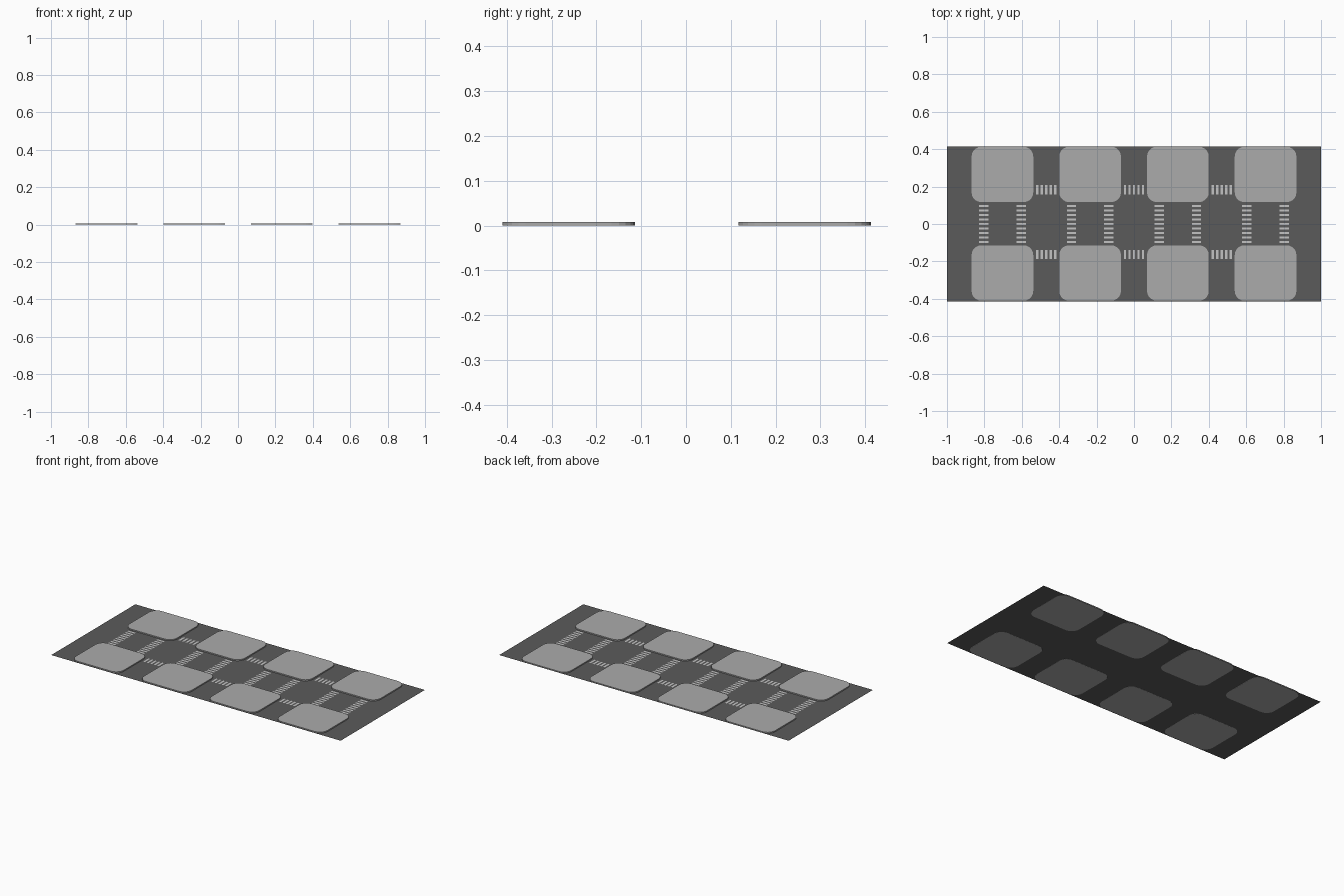
import bpy, bmesh, math

if "Cube" in bpy.data.objects:
    bpy.data.objects.remove(bpy.data.objects["Cube"])

def material(name, v):
    m = bpy.data.materials.new(name)
    m.diffuse_color = (v, v, v, 1)
    m.use_nodes = True
    m.node_tree.nodes["Principled BSDF"].inputs["Base Color"].default_value = m.diffuse_color
    return m

ASPHALT = material("asphalt grey", 0.105)
PAVING = material("paving grey", 0.41)
PAINT = material("road paint", 0.55)

def finish(bm, name, mat):
    me = bpy.data.meshes.new(name)
    bm.to_mesh(me)
    bm.free()
    me.materials.append(mat)
    ob = bpy.data.objects.new(name, me)
    bpy.context.collection.objects.link(ob)
    return ob

def add_rect(bm, cx, cy, w, h, z):
    pts = [(-1, -1), (1, -1), (1, 1), (-1, 1)]
    bm.faces.new([bm.verts.new((cx + sx * w / 2, cy + sy * h / 2, z)) for sx, sy in pts])

def rounded_block(name, cx, cy, w, h, r, height, steps=5):
    bm = bmesh.new()
    verts = []
    for i, (sx, sy) in enumerate([(1, 1), (-1, 1), (-1, -1), (1, -1)]):
        for k in range(steps + 1):
            a = math.pi / 2 * (i + k / steps)
            verts.append(bm.verts.new((cx + sx * (w / 2 - r) + r * math.cos(a),
                                       cy + sy * (h / 2 - r) + r * math.sin(a), 0)))
    base = bm.faces.new(verts)
    top = bmesh.ops.extrude_face_region(bm, geom=[base], use_keep_orig=True)
    for v in top["geom"]:
        if isinstance(v, bmesh.types.BMVert):
            v.co.z = height
    bmesh.ops.recalc_face_normals(bm, faces=bm.faces)
    return finish(bm, name, PAVING)

# Road sheet, a hair above the undersides of the blocks
bm = bmesh.new()
add_rect(bm, 0, 0, 2, 0.83, 0.0004)
finish(bm, "road", ASPHALT)

# Two rows of raised city blocks
PITCH = 0.469
columns = [(i - 1.5) * PITCH for i in range(4)]
for row, cy in (("front", -0.262), ("back", 0.265)):
    for i, cx in enumerate(columns):
        rounded_block(f"{row}_pavement_block_{i + 1}", cx, cy, 0.33, 0.296, 0.052, 0.0075)

# Crossings over the main road: nine stripes each, two per column
STEP, STRIPE, LENGTH, Z = 0.024, 0.012, 0.05, 0.0012
for i, cx in enumerate(columns):
    for side, dx in (("left", -0.1), ("right", 0.1)):
        bm = bmesh.new()
        for k in range(9):
            add_rect(bm, cx + dx, (k - 4) * STEP, LENGTH, STRIPE, Z)
        finish(bm, f"main_crossing_{i + 1}_{side}", PAINT)

# Crossings over the side streets: five stripes each
for row, cy in (("front", -0.163), ("back", 0.184)):
    for i in range(3):
        bm = bmesh.new()
        for k in range(5):
            add_rect(bm, (i - 1) * PITCH + (k - 2) * STEP, cy, STRIPE, LENGTH, Z)
        finish(bm, f"side_crossing_{row}_{i + 1}", PAINT)
